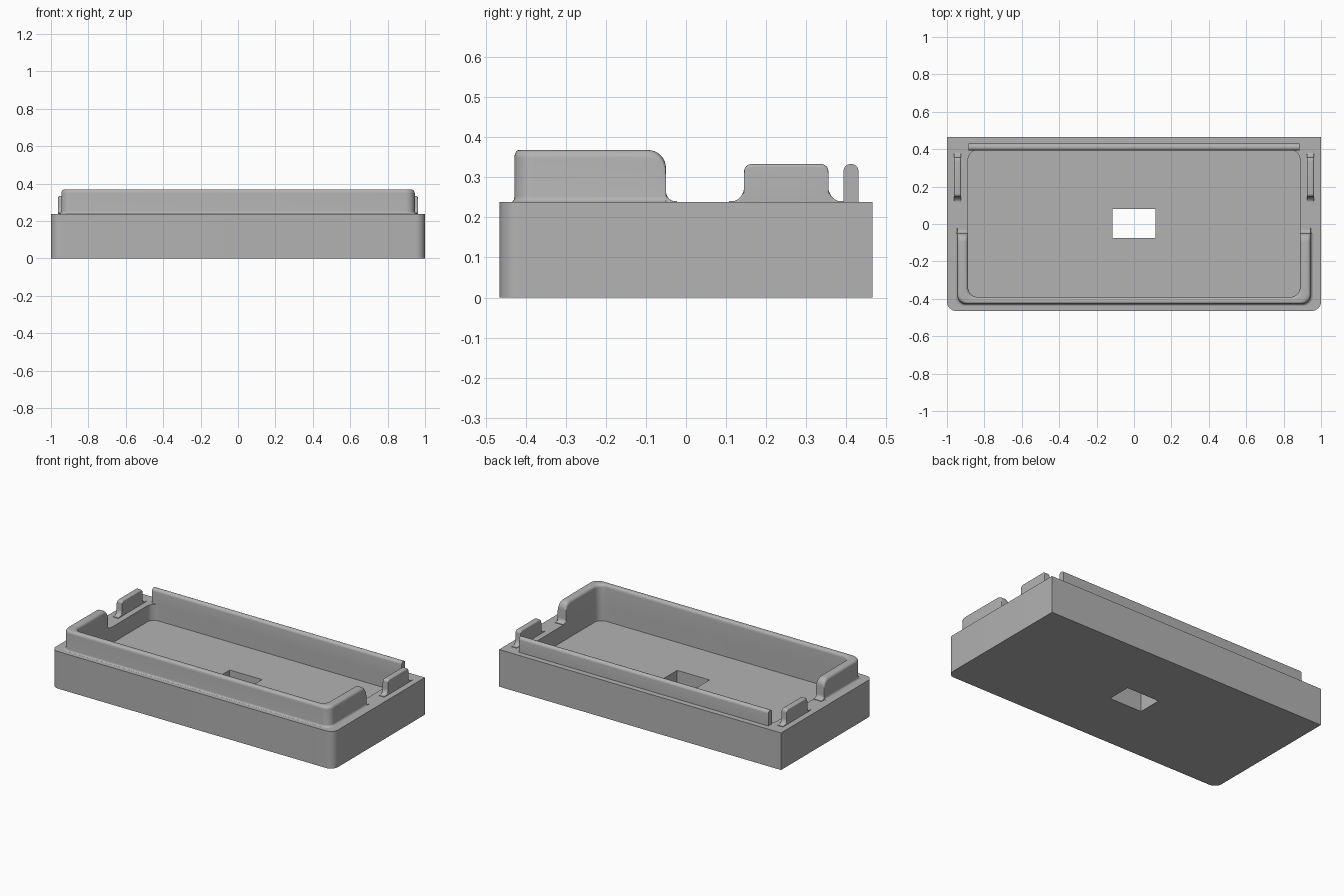
import bpy
import bmesh
from math import cos, sin, pi, radians

cube = bpy.data.objects.get("Cube")
if cube:
    bpy.data.objects.remove(cube, do_unlink=True)

DECK = 0.238      # top of the base
FLOOR = 0.135     # cavity floor
grey = bpy.data.materials.new("grey_plastic")
grey.use_nodes = True
grey.diffuse_color = (0.45, 0.45, 0.45, 1)
grey.node_tree.nodes["Principled BSDF"].inputs["Base Color"].default_value = grey.diffuse_color


def finish(name, bm):
    bmesh.ops.remove_doubles(bm, verts=bm.verts, dist=1e-5)
    bmesh.ops.recalc_face_normals(bm, faces=bm.faces)
    mesh = bpy.data.meshes.new(name)
    bm.to_mesh(mesh)
    bm.free()
    mesh.materials.append(grey)
    ob = bpy.data.objects.new(name, mesh)
    bpy.context.collection.objects.link(ob)
    return ob


def smooth(ob):
    bpy.ops.object.select_all(action='DESELECT')
    ob.select_set(True)
    bpy.context.view_layer.objects.active = ob
    bpy.ops.object.shade_smooth_by_angle(angle=radians(35))


def arc(cx, cy, r, a0, a1, n=8):
    steps = [radians(a0 + (a1 - a0) * i / n) for i in range(n + 1)]
    return [(cx + r * cos(a), cy + r * sin(a)) for a in steps]


def slab(name, x, y0, y1, z0, z1, front_r=0, back_r=0):
    """Upright block with rounded front and back corners."""
    pts = []
    for cx, cy, r, a in ((-x + front_r, y0 + front_r, front_r, 180),
                         (x - front_r, y0 + front_r, front_r, 270),
                         (x - back_r, y1 - back_r, back_r, 0),
                         (-x + back_r, y1 - back_r, back_r, 90)):
        pts += arc(cx, cy, r, a, a + 90) if r else [(cx, cy)]
    bm = bmesh.new()
    face = bm.faces.new([bm.verts.new((px, py, z0)) for px, py in pts])
    top = bmesh.ops.extrude_face_region(bm, geom=[face])["geom"]
    bmesh.ops.translate(bm, vec=(0, 0, z1 - z0),
                        verts=[g for g in top if isinstance(g, bmesh.types.BMVert)])
    return finish(name, bm)


def wall(name, stations, radius, foot=0.0):
    """Loft a round-topped wall through stations (inner xy, outer xy, height)."""
    bm = bmesh.new()
    rings = []
    for (ix, iy), (ox, oy), h in stations:
        width = ((ox - ix) ** 2 + (oy - iy) ** 2) ** 0.5
        r = min(radius, width * 0.49, h * 0.6)
        f = min(foot, h * 0.3)
        prof = [(width + f, -0.004)]
        prof += [(width + f - f * sin(a), f - f * cos(a)) for a in (0, pi / 6, pi / 3, pi / 2)]
        prof += arc(width - r, h - r, r, 0, 90, 5) + arc(r, h - r, r, 90, 180, 5)
        prof += [(0, -0.004)]
        rings.append([bm.verts.new((ix + (ox - ix) * t / width, iy + (oy - iy) * t / width,
                                    DECK + z)) for t, z in prof])
    n = len(rings[0])
    for a, b in zip(rings, rings[1:]):
        for i in range(n):
            j = (i + 1) % n
            bm.faces.new((a[i], a[j], b[j], b[i]))
    bm.faces.new(rings[0])
    bm.faces.new(rings[-1])
    bmesh.ops.dissolve_degenerate(bm, dist=1e-6, edges=bm.edges)
    ob = finish(name, bm)
    smooth(ob)
    return ob


def flared_end(y, flare, h, r):
    """(y, height) steps of an end facing +y: concave foot, upright, rounded top."""
    low = arc(y + flare, flare, flare, 270, 180)
    return [(p, max(q, 0.003)) for p, q in low] + arc(y - r, h - r, r, 0, 90)


# Base tray: block with a cavity and a slot through the floor
base = slab("base_tray", 1, -0.465, 0.465, 0, DECK, front_r=0.05)
cutters = [slab("cavity_cutter", 0.887, -0.39, 0.395, FLOOR, 0.5, 0.05, 0.05),
           slab("slot_cutter", 0.115, -0.075, 0.08, -0.1, 0.3)]
bpy.context.view_layer.objects.active = base
for cutter in cutters:
    mod = base.modifiers.new(cutter.name, 'BOOLEAN')
    mod.operation, mod.solver, mod.object = 'DIFFERENCE', 'EXACT', cutter
    bpy.ops.object.modifier_apply(modifier=mod.name)
    bpy.data.objects.remove(cutter, do_unlink=True)
smooth(base)

# Front rim: U-shaped wall with flared, rounded ends
IN, OUT, RIM = 0.887, 0.945, 0.13
half = [((IN, y), (OUT, y), h) for y, h in flared_end(-0.05, 0.028, RIM, 0.045)]
inner = arc(IN - 0.05, -0.34, 0.05, 0, -90)
outer = arc(OUT - 0.05, -0.378, 0.05, 0, -90)
half += [(i, o, RIM) for i, o in zip(inner, outer)]
mirrored = [((-i[0], i[1]), (-o[0], o[1]), h) for i, o, h in reversed(half)]
wall("front_rim", half + mirrored, 0.02, foot=0.014)

# Back rail
wall("back_rail", [((s * 0.885, 0.393), (s * 0.885, 0.43), 0.095) for s in (-1, 1)], 0.017)

# Side clips
for side, s in (("left", 1), ("right", -1)):
    back = flared_end(0.355, 0.038, 0.095, 0.018)
    front = [(0.5 - y, h) for y, h in back]
    wall(side + "_clip", [((s * 0.925, y), (s * 0.962, y), h)
                          for y, h in front + back[::-1]], 0.008)
